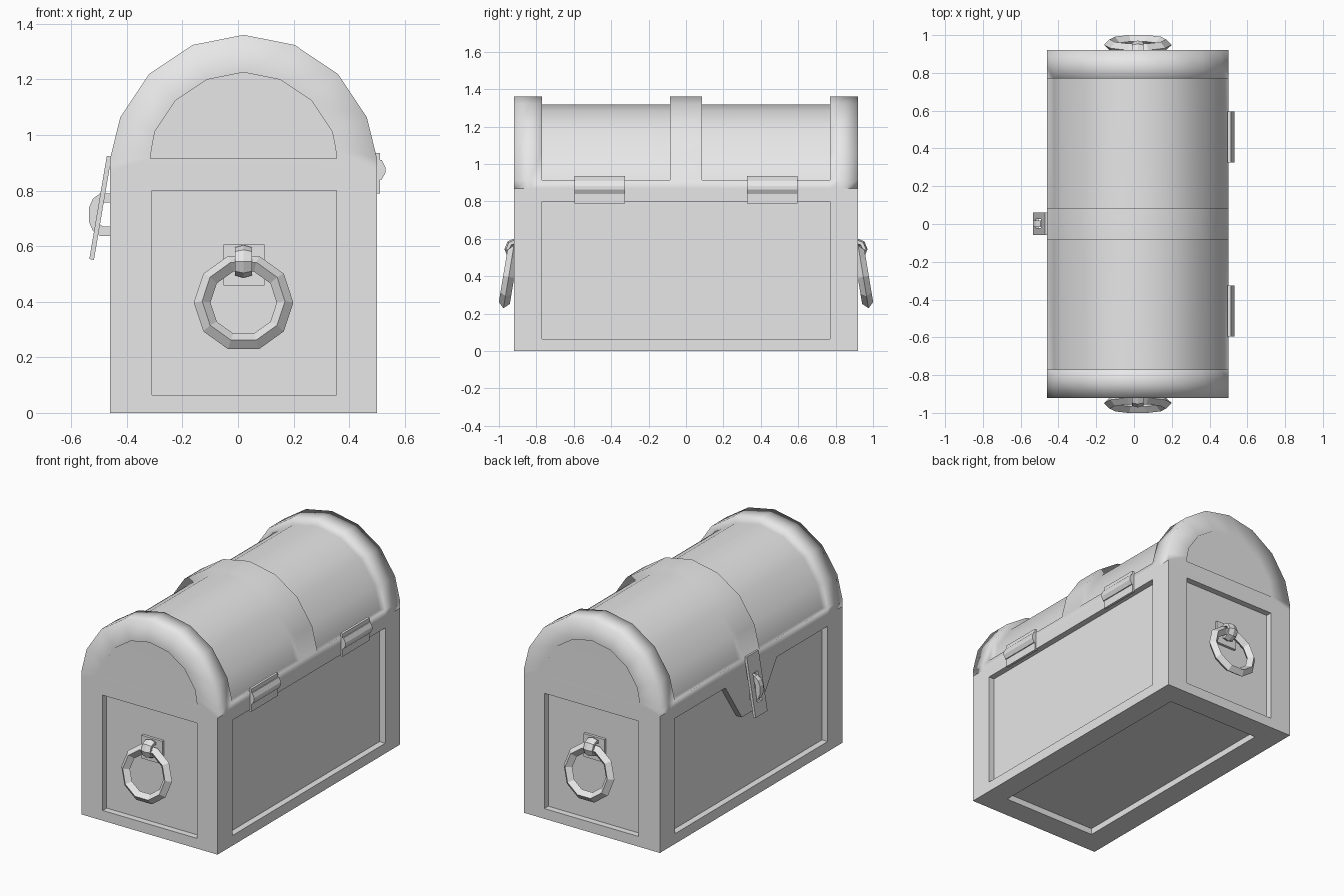
import bpy, bmesh, math

cube = bpy.data.objects.get("Cube")
if cube:
    bpy.data.objects.remove(cube, do_unlink=True)

grey = bpy.data.materials.new("plain grey")
grey.use_nodes = True
grey.diffuse_color = (0.8, 0.8, 0.8, 1)
grey.node_tree.nodes["Principled BSDF"].inputs["Base Color"].default_value = (0.8, 0.8, 0.8, 1)

CX, HW, HY = 0.02, 0.48, 0.92      # centre and half width in x, half length in y
X0, X1 = CX - HW, CX + HW
SEAM = 0.87                        # height where lid meets box
PX0, PX1, PY = -0.31, 0.355, 0.77  # panel limits
PZ0, PZ1 = 0.065, 0.80


def finish(bm, name):
    bmesh.ops.remove_doubles(bm, verts=bm.verts, dist=1e-5)
    bmesh.ops.recalc_face_normals(bm, faces=bm.faces)
    me = bpy.data.meshes.new(name)
    bm.to_mesh(me)
    bm.free()
    ob = bpy.data.objects.new(name, me)
    bpy.context.collection.objects.link(ob)
    me.materials.append(grey)
    return ob


def panel(bm, outer, inner, inward):
    """Frame between two loops of equal length, with a sunken floor."""
    floor = [tuple(a + b for a, b in zip(p, inward)) for p in inner]
    loops = [[bm.verts.new(p) for p in loop] for loop in (outer, inner, floor)]
    n = len(outer)
    for a, b in zip(loops, loops[1:]):
        for i in range(n):
            j = (i + 1) % n
            bm.faces.new((a[i], a[j], b[j], b[i]))
    bm.faces.new(loops[2])


def prism(name, profile, to_3d, lo, hi):
    """Closed profile extruded from lo to hi."""
    bm = bmesh.new()
    a = [bm.verts.new(to_3d(p, lo)) for p in profile]
    b = [bm.verts.new(to_3d(p, hi)) for p in profile]
    bm.faces.new(a)
    bm.faces.new(b)
    for i in range(len(a)):
        j = (i + 1) % len(a)
        bm.faces.new((a[i], a[j], b[j], b[i]))
    return finish(bm, name)


def torus(name, loc, rot, major, minor, nmaj, nmin, scale=(1, 1, 1)):
    bpy.ops.mesh.primitive_torus_add(location=loc, rotation=rot, major_radius=major,
                                     minor_radius=minor, major_segments=nmaj, minor_segments=nmin)
    ob = bpy.context.object
    ob.name = name
    ob.scale = scale
    ob.data.materials.append(grey)
    return ob


def rect(a0, a1, b0, b1):
    return [(a0, b0), (a1, b0), (a1, b1), (a0, b1)]


# Box with sunken panels on the ends, hinge side, latch side and underside
bm = bmesh.new()
D = 0.04
for s in (-1, 1):
    panel(bm, [(x, s * HY, z) for x, z in rect(X0, X1, 0, SEAM)],
          [(x, s * HY, z) for x, z in rect(PX0, PX1, PZ0, PZ1)], (0, -s * D, 0))
panel(bm, [(X1, y, z) for y, z in rect(-HY, HY, 0, SEAM)],
      [(X1, y, z) for y, z in rect(-PY, PY, PZ0, PZ1)], (-D, 0, 0))
tab = [(0.26, PZ1), (0.095, 0.55), (-0.095, 0.55), (-0.26, PZ1)]
panel(bm, [(X0, y, z) for y, z in rect(-HY, HY, 0, SEAM)[:3]] + [(X0, y, SEAM) for y, z in tab]
      + [(X0, -HY, SEAM)],
      [(X0, y, z) for y, z in rect(-PY, PY, PZ0, PZ1)[:3] + tab + [(-PY, PZ1)]], (D, 0, 0))
panel(bm, [(x, y, 0) for x, y in rect(X0, X1, -HY, HY)],
      [(x, y, 0) for x, y in rect(PX0, PX1, -PY, PY)], (0, 0, D))
finish(bm, "chest_box")

# Arched lid: raised bands at the ends and middle, sunken barrel between
def arch(r, side):
    arc = [(CX + r * math.cos(k * math.pi / 8), 0.88 + r * math.sin(k * math.pi / 8))
           for k in range(1, 8)]
    return side + arc + [(2 * CX - x, z) for x, z in reversed(side)]


outer = arch(HW, [(X1, SEAM), (X1, 0.915)])
inner = arch(0.345, [(PX1, 0.915), (PX1 - 0.004, 0.95)])
ys = [-HY, -0.83, -PY, -0.085, 0.085, PY, 0.83, HY]
bm = bmesh.new()
grid = [[bm.verts.new((x, y, z)) for x, z in outer] for y in ys]
for c in range(len(ys) - 1):
    for i in range(len(outer) - 1):
        bm.faces.new((grid[c][i], grid[c + 1][i], grid[c + 1][i + 1], grid[c][i + 1]))
bm.normal_update()
sunk = [f for f in bm.faces
        if 0.085 < abs(f.calc_center_median().y) < PY and f.calc_center_median().z > 0.915]
bmesh.ops.inset_region(bm, faces=sunk, thickness=0, depth=-D, use_even_offset=True)
for s in (-1, 1):
    panel(bm, [(x, s * HY, z) for x, z in outer], [(x, s * HY, z) for x, z in inner],
          (0, -s * 0.008, 0))
lid = finish(bm, "chest_lid")
lid.data.polygons.foreach_set("use_smooth", [True] * len(lid.data.polygons))
wn = lid.modifiers.new("soft_edges", 'WEIGHTED_NORMAL')
wn.mode = 'FACE_AREA'
wn.weight = 75

# Hinges on the back of the lid: plate with a ridged knuckle
hinge = [(0.495, 0.79), (0.511, 0.79), (0.511, 0.84), (0.517, 0.84), (0.531, 0.865),
         (0.531, 0.882), (0.517, 0.91), (0.511, 0.91), (0.511, 0.935), (0.495, 0.935)]
for s, side in ((-1, "right"), (1, "left")):
    prism("hinge_" + side, hinge, lambda p, y: (p[0], y, p[1]), s * 0.325, s * 0.595)

# Slotted hasp leaning away from the latch side
def hasp_point(y, z):
    return (-0.464 - (0.92 - z) * 0.17, y, z)


bm = bmesh.new()
loops = [[bm.verts.new(hasp_point(y, z)) for y, z in r]
         for r in (rect(-0.058, 0.062, 0.552, 0.923), rect(-0.022, 0.026, 0.63, 0.81))]
for i in range(4):
    j = (i + 1) % 4
    bm.faces.new((loops[0][i], loops[0][j], loops[1][j], loops[1][i]))
hasp = finish(bm, "hasp")
sol = hasp.modifiers.new("thickness", 'SOLIDIFY')
sol.thickness = 0.017
sol.offset = 0

# Staple passing through the hasp
half = [(-0.45, 0.077), (-0.495, 0.077), (-0.522, 0.058), (-0.536, 0.025)]
hole = [(-0.45, 0.043), (-0.485, 0.043), (-0.497, 0.035), (-0.505, 0.015)]
profile = ([(x, 0.713 + h) for x, h in half] + [(x, 0.713 - h) for x, h in reversed(half)]
           + [(x, 0.713 - h) for x, h in hole] + [(x, 0.713 + h) for x, h in reversed(hole)])
prism("staple", profile, lambda p, y: (p[0], y, p[1]), -0.015, 0.019)

# Ring handle, loop and mounting plate on each end
for s, end in ((-1, "front"), (1, "back")):
    prism("handle_plate_" + end, rect(-0.052, 0.095, 0.458, 0.605),
          lambda p, y: (p[0], y, p[1]), s * 0.875, s * 0.897)
    torus("handle_loop_" + end, (CX, s * 0.912, 0.545), (0, math.pi / 2, 0),
          0.041, 0.018, 8, 6, (1, 1, 2))
    torus("handle_ring_" + end, (CX, s * 0.948, 0.397), (math.pi / 2 + s * 0.165, 0, 0),
          0.149, 0.03, 10, 4)
